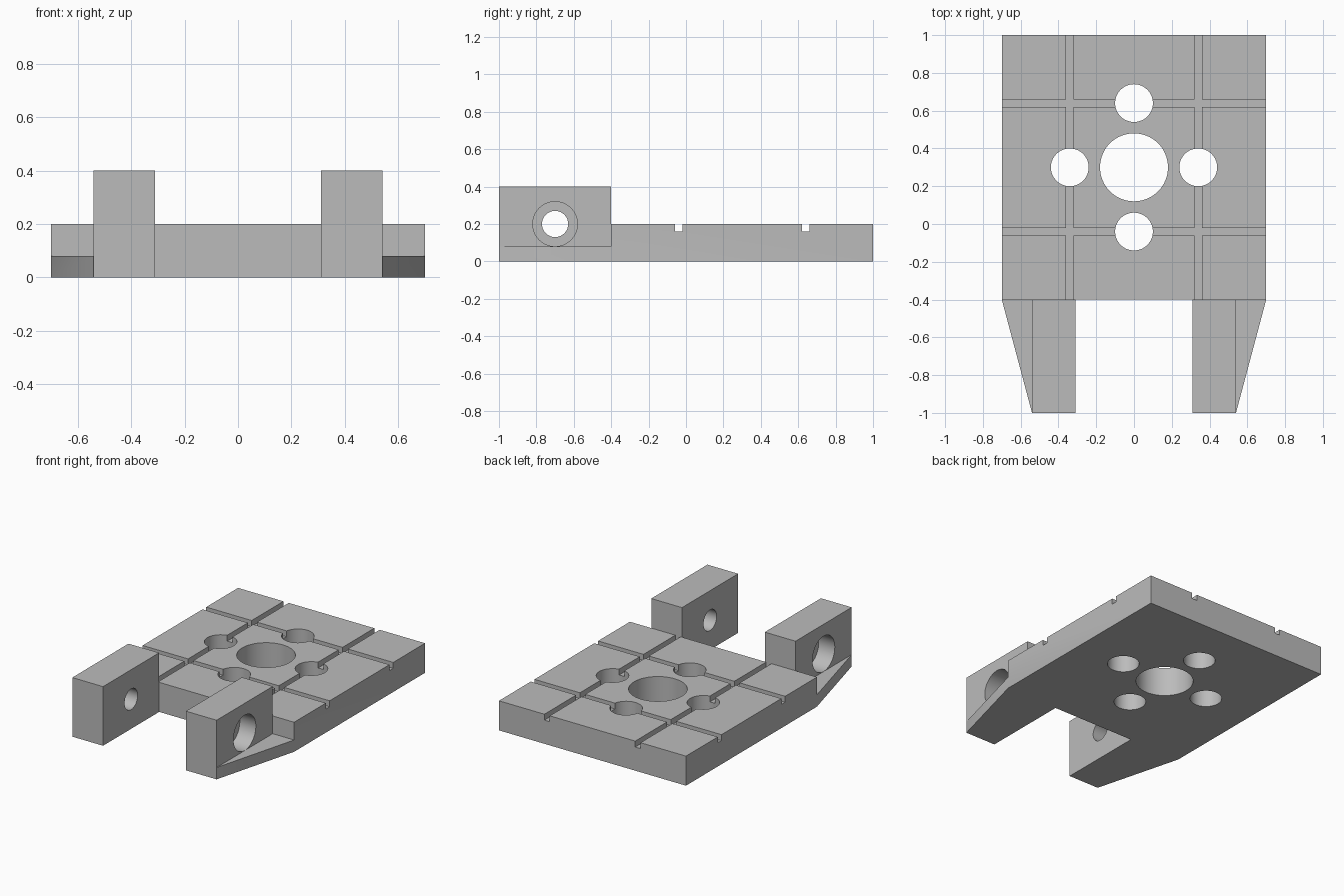
import bpy, bmesh, math
from mathutils import Matrix

old = bpy.data.objects.get("Cube")
if old:
    bpy.data.objects.remove(old, do_unlink=True)

grey = bpy.data.materials.new("machined_grey")
grey.use_nodes = True
colour = (0.5, 0.5, 0.5, 1)
grey.diffuse_color = colour
grey.node_tree.nodes["Principled BSDF"].inputs["Base Color"].default_value = colour


def finish(name, bm):
    bmesh.ops.recalc_face_normals(bm, faces=bm.faces)
    mesh = bpy.data.meshes.new(name)
    bm.to_mesh(mesh)
    bm.free()
    mesh.materials.append(grey)
    obj = bpy.data.objects.new(name, mesh)
    bpy.context.collection.objects.link(obj)
    return obj


def prism(name, outline, z0, z1):
    bm = bmesh.new()
    face = bm.faces.new([bm.verts.new((x, y, z0)) for x, y in outline])
    top = bmesh.ops.extrude_face_region(bm, geom=[face])["geom"]
    verts = [v for v in top if isinstance(v, bmesh.types.BMVert)]
    bmesh.ops.translate(bm, verts=verts, vec=(0, 0, z1 - z0))
    return finish(name, bm)


def box(name, x0, x1, y0, y1, z0, z1):
    return prism(name, [(x0, y0), (x1, y0), (x1, y1), (x0, y1)], z0, z1)


def cylinder(name, centre, radius, depth, along_x=False):
    bm = bmesh.new()
    matrix = Matrix.Translation(centre)
    if along_x:
        matrix = matrix @ Matrix.Rotation(math.pi / 2, 4, "Y")
    bmesh.ops.create_cone(bm, cap_ends=True, segments=64, radius1=radius,
                          radius2=radius, depth=depth, matrix=matrix)
    return finish(name, bm)


def combine(target, tool, operation):
    mod = target.modifiers.new("combine", "BOOLEAN")
    mod.operation, mod.solver, mod.object = operation, "EXACT", tool
    bpy.context.view_layer.objects.active = target
    bpy.ops.object.modifier_apply(modifier=mod.name)
    bpy.data.objects.remove(tool, do_unlink=True)


# Forked base with tapered side flanges
half = [(0.31, -0.4), (0.31, -1), (0.54, -1), (0.7, -0.4), (0.7, 1)]
plate = prism("slotted_plate", half + [(-x, y) for x, y in reversed(half)], 0, 0.08)

# Thick table and the two upright lugs
combine(plate, box("table", -0.7, 0.7, -0.4, 1, 0, 0.2), "UNION")
for s in (-1, 1):
    x0, x1 = sorted((s * 0.31, s * 0.54))
    combine(plate, box("lug", x0, x1, -1, -0.4, 0, 0.4), "UNION")

# Crossing grooves in the table top
for s in (-1, 1):
    combine(plate, box("long_groove", s * 0.34 - 0.02, s * 0.34 + 0.02,
                       -0.4, 1.1, 0.16, 0.25), "DIFFERENCE")
    y = 0.3 + s * 0.34
    combine(plate, box("cross_groove", -0.8, 0.8, y - 0.02, y + 0.02,
                       0.16, 0.25), "DIFFERENCE")

# Central bore and four smaller holes around it
combine(plate, cylinder("bore", (0, 0.3, 0.1), 0.18, 0.6), "DIFFERENCE")
for dx, dy in ((1, 0), (-1, 0), (0, 1), (0, -1)):
    hole = cylinder("hole", (dx * 0.34, 0.3 + dy * 0.34, 0.1), 0.1, 0.6)
    combine(plate, hole, "DIFFERENCE")

# Counterbored pivot holes, wide on the outer side of each lug
for s in (-1, 1):
    combine(plate, cylinder("pivot", (s * 0.42, -0.7, 0.2), 0.07, 0.4, True), "DIFFERENCE")
    combine(plate, cylinder("counterbore", (s * 0.57, -0.7, 0.2), 0.1195, 0.3, True), "DIFFERENCE")

# Merge flat neighbours, then smooth only the round walls
bm = bmesh.new()
bm.from_mesh(plate.data)
bmesh.ops.remove_doubles(bm, verts=bm.verts, dist=0.0001)
bmesh.ops.dissolve_limit(bm, angle_limit=0.01, verts=bm.verts, edges=bm.edges)
bm.to_mesh(plate.data)
bm.free()
plate.select_set(True)
bpy.context.view_layer.objects.active = plate
bpy.ops.object.shade_smooth_by_angle(angle=math.radians(30))
